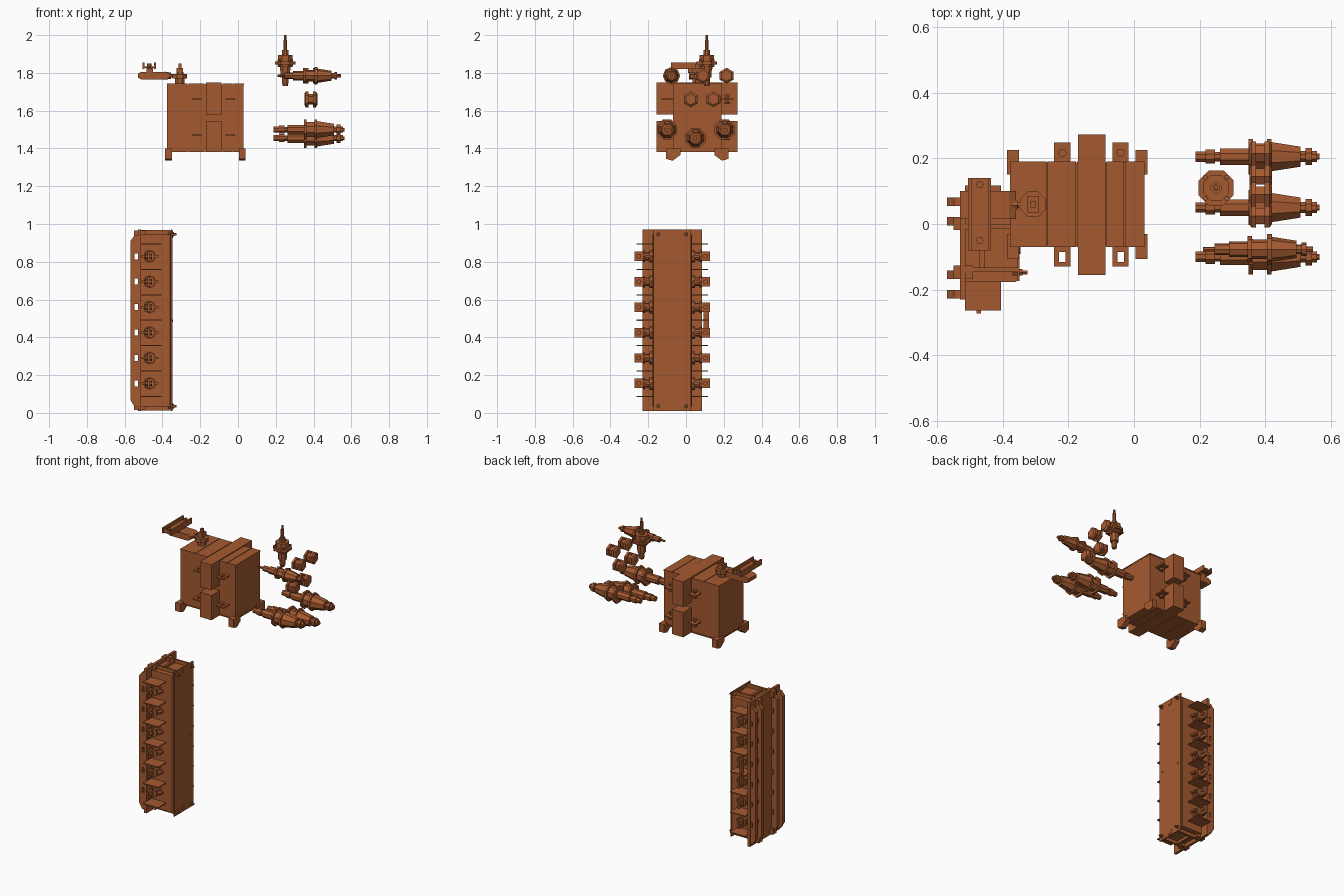
import bpy, math
from mathutils import Matrix, Vector

mat = bpy.data.materials.new("copper_brown")
mat.diffuse_color = (0.376, 0.102, 0.03, 1)


def make(name, verts, faces):
    me = bpy.data.meshes.new(name)
    me.from_pydata(verts, [], faces)
    me.materials.append(mat)
    ob = bpy.data.objects.new(name, me)
    bpy.context.collection.objects.link(ob)
    return ob


def boxes(name, *ranges):
    """One object made of boxes given as (x0, x1, y0, y1, z0, z1)."""
    v, f = [], []
    for x0, x1, y0, y1, z0, z1 in ranges:
        n = len(v)
        v += [(x, y, z) for x in (x0, x1) for y in (y0, y1) for z in (z0, z1)]
        f += [[n + i for i in q] for q in ((0, 1, 3, 2), (4, 6, 7, 5), (0, 4, 5, 1),
                                           (2, 3, 7, 6), (0, 2, 6, 4), (1, 5, 7, 3))]
    return make(name, v, f)


def prism(name, outline, axis, a, b):
    """Extrude a 2D outline: axis 'y' takes (x, z), axis 'z' takes (x, y)."""
    put = (lambda p, t: (p[0], t, p[1])) if axis == 'y' else (lambda p, t: (p[0], p[1], t))
    n = len(outline)
    v = [put(p, a) for p in outline] + [put(p, b) for p in outline]
    f = [[i, (i + 1) % n, n + (i + 1) % n, n + i] for i in range(n)]
    return make(name, v, f + [list(range(n))[::-1], list(range(n, 2 * n))])


def lathe(name, origin, axis, profile, sides=8, turn=0.0):
    """Revolve (distance, radius) points about an axis."""
    rot = Vector((0, 0, 1)).rotation_difference(Vector(axis)).to_matrix()
    v, f = [], []
    for t, r in profile:
        for i in range(sides):
            a = turn + math.tau * i / sides
            v.append(Vector(origin) + rot @ Vector((r * math.cos(a), r * math.sin(a), t)))
    for k in range(len(profile) - 1):
        for i in range(sides):
            j = (i + 1) % sides
            f.append([k * sides + i, k * sides + j, (k + 1) * sides + j, (k + 1) * sides + i])
    m = len(v) - sides
    return make(name, v, f + [list(range(sides))[::-1], list(range(m, m + sides))])


# ---- transformer tank, with lids and protruding core ----
boxes("transformer_tank", (-.375, .03, -.068, .187, 1.385, 1.738))
boxes("tank_lids", *[(x0, x1, -.07, .19, z, z + .008)
                     for z in (1.38, 1.737)
                     for x0, x1 in ((-.377, -.267), (-.263, -.177), (-.173, -.087),
                                    (-.083, -.032), (-.028, .032))])
for side, z0, z1 in (("lower", 1.38, 1.545), ("upper", 1.58, 1.748)):
    boxes(side + "_core", (-.17, -.087, -.155, .272, z0, z1))

# tank feet with sloped undersides
for i, (x0, x1) in enumerate(((-.387, -.35), (.004, .041))):
    for j, (yo, yi) in enumerate(((-.107, -.03), (.225, .15))):
        ym = -.07 if j == 0 else .19
        v = [(x, y, z) for x in (x0, x1) for y, z in
             ((yo, 1.40), (yo, 1.345), (ym, 1.335), (yi, 1.365), (yi, 1.40))]
        make(f"tank_foot_{i}{j}", v, [[0, 1, 2, 3, 4], [9, 8, 7, 6, 5]] +
             [[k, (k + 1) % 5, 5 + (k + 1) % 5, 5 + k] for k in range(5)])

# mounting lugs: front ones have square windows, back ones a bolt
for x in (-.218, -.041):
    for z in (1.47, 1.66):
        boxes("front_lug", (x - .025, x - .01, -.13, -.065, z - .004, z + .004),
              (x + .01, x + .025, -.13, -.065, z - .004, z + .004),
              (x - .01, x + .01, -.13, -.115, z - .004, z + .004),
              (x - .01, x + .01, -.085, -.065, z - .004, z + .004))
        boxes("back_lug", (x - .025, x + .025, .185, .248, z - .004, z + .004))
        lathe("lug_bolt", (x, .217, z - .025), (0, 0, 1),
              [(0, .017), (.012, .017), (.012, .008), (.038, .008), (.038, .014), (.05, .014)], 6)

# ---- top post and isolator arm ----
lathe("tank_post", (-.308, .06, 1.745), (0, 0, 1),
      [(0, .028), (.025, .028), (.025, .042), (.05, .042), (.05, .02), (.06, .02)], 8, .39)
boxes("post_cap", (-.326, -.29, .035, .085, 1.80, 1.825), (-.315, -.3, .05, .07, 1.82, 1.85))
lathe("arm_rod", (-.39, .057, 1.785), (1, 0, 0), [(0, .022), (.035, .016), (.035, .01), (.07, .01)], 6)
prism("isolator_body", [(-.53, 1.775), (-.51, 1.765), (-.38, 1.765), (-.36, 1.777),
                        (-.36, 1.795), (-.38, 1.806), (-.51, 1.806), (-.53, 1.797)], 'y', .015, .1)
boxes("isolator_neck", (-.485, -.45, .01, .04, 1.80, 1.83), (-.485, -.45, .075, .1, 1.80, 1.83))
boxes("cross_bar", (-.505, -.435, -.08, .14, 1.826, 1.834), (-.505, -.495, -.08, .14, 1.82, 1.855),
      (-.445, -.435, -.08, .14, 1.82, 1.855))
for y in (-.05, .12):
    lathe("cross_bar_bolt", (-.47, y, 1.82), (0, 0, 1), [(0, .012), (.03, .012)], 6)

# ---- bushings on the right ----
BUSH = [(0, .017), (.03, .017), (.03, .023), (.06, .023), (.06, .016), (.075, .016), (.075, .027),
        (.162, .027), (.162, .058), (.175, .058), (.175, .043), (.218, .043), (.218, .058),
        (.232, .058), (.232, .048), (.32, .033), (.32, .018), (.335, .018), (.335, .028),
        (.355, .028), (.355, .018), (.37, .018), (.37, .01), (.378, .01)]
for i, (y, z) in enumerate(((-.1, 1.50), (.05, 1.455), (.205, 1.50))):
    lathe(f"large_bushing_{i}", (.187, y, z), (1, 0, 0), BUSH, 8, math.pi / 8)
lathe("small_bushing", (.21, -.077, 1.785), (1, 0, 0),
      [(0, .007), (.035, .007), (.035, .018), (.08, .018), (.08, .024), (.135, .024), (.135, .04),
       (.15, .04), (.15, .03), (.195, .03), (.195, .046), (.21, .046), (.21, .038), (.285, .026),
       (.285, .014), (.3, .014), (.3, .02), (.315, .02), (.315, .009), (.335, .009)], 8)

# short spool insulators
SPOOL = [(0, .03), (.006, .042), (.02, .042), (.02, .028), (.045, .028), (.045, .042),
         (.06, .042), (.068, .03)]
for y, z in ((.09, 1.785), (.215, 1.785), (.025, 1.66), (.145, 1.66)):
    lathe("spool_insulator", (.352, y, z), (1, 0, 0), SPOOL, 6, math.pi / 6 * (z < 1))

# upright bushing with terminal pin
lathe("upright_bushing", (.25, .11, 1.73), (0, 0, 1),
      [(0, .014), (.015, .018), (.045, .018), (.045, .026), (.1, .03), (.1, .04), (.115, .04),
       (.115, .058), (.13, .058), (.13, .042), (.165, .042), (.165, .018), (.19, .018),
       (.19, .011), (.245, .011), (.245, .007), (.27, .007)], 8, math.pi / 8)
for sx in (-1, 1):
    for sy in (-1, 1):
        lathe("flange_bolt", (.25 + sx * .033, .11 + sy * .033, 1.835), (0, 0, 1),
              [(0, .008), (.035, .008)], 6)

# ---- tall terminal cabinet ----
CY = -.073


def both(y0, y1):
    """A y range at +distance from the cabinet centre, and its mirror image."""
    return ((CY + y0, CY + y1), (CY - y1, CY - y0))


prism("cabinet_body", [(-.515, CY - .104), (-.36, CY - .104), (-.35, CY - .094), (-.35, CY + .094),
                       (-.36, CY + .104), (-.515, CY + .104)], 'z', .035, .945)
boxes("cabinet_front_plate", (-.354, -.348, CY - .1, CY + .1, .01, .97))
boxes("cabinet_back_flange", (-.53, -.513, CY - .157, CY + .157, .01, .97))
boxes("end_ribs", *[(-.515, -.35, a, b, z, z + .025) for z in (.012, .943)
                    for a, b in both(.06, .072)],
      *[(-.47, -.455, CY - .06, CY + .06, z, z + .018) for z in (.016, .944)])
LEVELS = [.156 + i * .1346 for i in range(6)]
for k, inner in enumerate((.068, .128)):
    for m, (a, b) in enumerate(both(inner, inner + .026)):
        prism(f"back_rail_{k}{m}", [(-.57, .07), (-.547, .03), (-.547, .94), (-.57, .91)], 'y', a, b)
        edges = [.03] + [e for z in LEVELS for e in (z - .016, z + .016)] + [.94]
        boxes(f"back_rail_web_{k}{m}", *[(-.548, -.53, a, b, edges[i], edges[i + 1])
                                         for i in range(0, 14, 2)])

# corner bolts on the front plate and end brackets
for z in (.035, .945):
    for y in (CY - .074, CY + .074):
        lathe("corner_bolt", (-.37, y, z), (1, 0, 0),
              [(0, .012), (.03, .012), (.03, .007), (.045, .007)], 6)
        boxes("end_bracket", (-.55, -.49, y - .02, y + .02, z - .02, z + .02))
    lathe("centre_bolt", (-.36, CY, z), (1, 0, 0), [(0, .018), (.015, .018)], 8)
for y in (CY - .074, CY + .074):
    lathe("door_rivet", (-.35, y, .488), (1, 0, 0), [(0, .007), (.006, .007)], 6)

# barrier plates between the terminals
for i in range(7):
    z = .087 + i * .1345
    boxes(f"barrier_{i}", *[(-.515, -.405, a, b, z - .003, z + .003) for a, b in both(.1, .19)])

# side terminals: round clamp, cross piece, tab and bolt
for z in LEVELS:
    for s in (-1, 1):
        y = CY + s * .1
        lathe("terminal_clamp", (-.468, y, z), (0, s, 0),
              [(0, .034), (.02, .034), (.02, .022), (.045, .022), (.045, .03), (.055, .03)], 8)
        ya, yb = sorted((y + s * .01, y + s * .045))
        boxes("terminal_blade", (-.51, -.42, ya, yb, z - .006, z + .006))
        ya, yb = sorted((y + s * .05, y + s * .1))
        boxes("terminal_tab", (-.48, -.466, ya, yb, z - .025, z + .025))
        lathe("tab_bolt", (-.49, y + s * .077, z), (1, 0, 0), [(0, .013), (.035, .013)], 6)

# link between two middle terminals
boxes("terminal_link", (-.49, -.48, CY + .165, CY + .195, LEVELS[2], LEVELS[3]))
